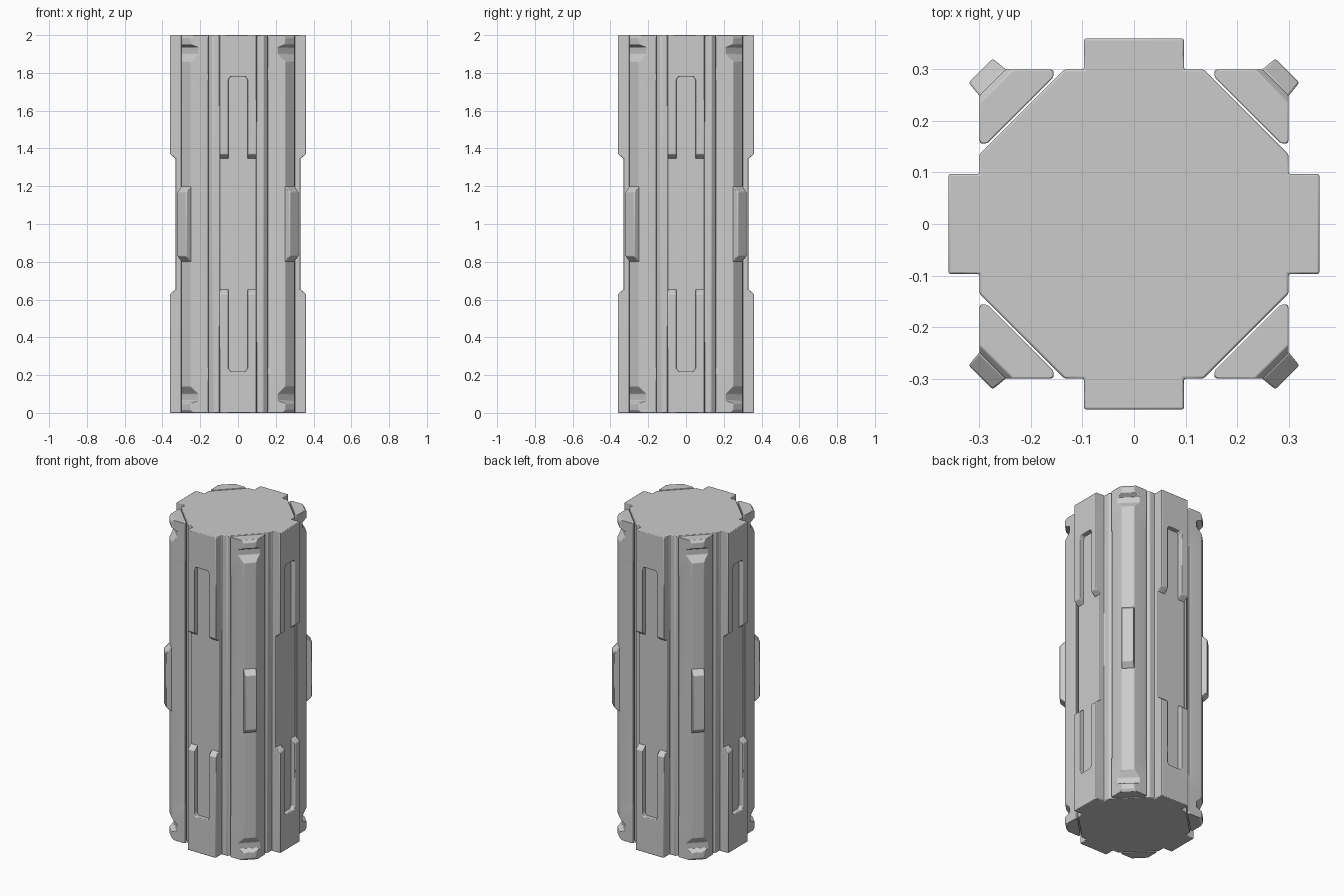
import bpy, bmesh, math

cube = bpy.data.objects.get("Cube")
if cube:
    bpy.data.objects.remove(cube, do_unlink=True)

GREY = (0.6, 0.6, 0.6, 1.0)
metal = bpy.data.materials.new("plain_grey")
metal.use_nodes = True
metal.diffuse_color = GREY
metal.node_tree.nodes["Principled BSDF"].inputs["Base Color"].default_value = GREY

HEIGHT = 2.0
FIN_HALF = 0.097


def loft(name, rings, turn=0.0, bevel=0.005):
    """Skin equal-length rings of points, close both ends and turn about z."""
    bm = bmesh.new()
    loops = [[bm.verts.new(p) for p in ring] for ring in rings]
    count = len(loops[0])
    for low, high in zip(loops, loops[1:]):
        for i in range(count):
            j = (i + 1) % count
            bm.faces.new((low[i], low[j], high[j], high[i]))
    bm.faces.new(loops[0][::-1])
    bm.faces.new(loops[-1])
    bmesh.ops.recalc_face_normals(bm, faces=bm.faces)
    mesh = bpy.data.meshes.new(name)
    bm.to_mesh(mesh)
    bm.free()
    obj = bpy.data.objects.new(name, mesh)
    bpy.context.collection.objects.link(obj)
    mesh.materials.append(metal)
    obj.rotation_euler.z = math.radians(turn)
    bpy.ops.object.select_all(action="DESELECT")
    obj.select_set(True)
    bpy.context.view_layer.objects.active = obj
    bpy.ops.object.shade_smooth_by_angle(angle=math.radians(25))
    mod = obj.modifiers.new("soft_edges", "BEVEL")
    mod.width = bevel
    mod.segments = 2
    mod.limit_method = "ANGLE"
    mod.angle_limit = math.radians(25)
    return obj


def mirrored(half):
    """Mirror a half outline across x = 0 into a closed outline."""
    return half + [(-x, y) for x, y in reversed(half)]


# Core: octagon with a shallow fin on each of its four main sides
side = [(0.135, 0.30), (FIN_HALF, 0.30), (FIN_HALF, 0.33)]
side += [(-x, y) for x, y in reversed(side)]
outline = []
for k in range(4):
    for x, y in side:
        outline.append([(x, y), (-y, x), (-x, -y), (y, -x)][k])
loft("core", [[(x, y, z) for x, y in outline] for z in (0, HEIGHT)], bevel=0.004)

# Raised forked plates at the top and bottom of each fin
TIP, SLOT = 1.345, 1.78
fork = mirrored([(FIN_HALF, HEIGHT), (FIN_HALF, TIP), (0.05, TIP),
                 (0.05, SLOT - 0.015), (0.04, SLOT)])


def fork_plate(name, turn, flip):
    rings = []
    for y, slope in ((0.30, 0), (0.33, 0), (0.36, 0.025)):
        ring = []
        for x, z in fork:
            z = z + slope if z == TIP else z
            ring.append((x, y, HEIGHT - z if flip else z))
        rings.append(ring)
    loft(name, rings, turn, 0.004)


for k, label in enumerate(("back", "right", "front", "left")):
    fork_plate(label + "_upper_plate", 90 * k, False)
    fork_plate(label + "_lower_plate", 90 * k, True)

# Corner rails: height, outer radius and half width of the flanks
end = [(0.0, 0.378, 0.097), (0.015, 0.389, 0.099), (0.05, 0.389, 0.099),
       (0.065, 0.36, 0.099), (0.10, 0.36, 0.099), (0.14, 0.389, 0.099),
       (0.235, 0.389, 0.099), (0.26, 0.389, 0.085)]
stations = end + [(HEIGHT - z, r, w) for z, r, w in reversed(end)]
FLANK = 0.424


def rail_ring(z, r, w):
    half = [(0.09, 0.312), (0.0995, 0.32), (w, FLANK - w), (FLANK - r, r)]
    return [(x, y, z) for x, y in mirrored(half)]


# Block in the middle of each rail, with sloped ends
def block_ring(y, half_width, low, high):
    return [(-half_width, y, low), (half_width, y, low),
            (half_width, y, high), (-half_width, y, high)]


for k, label in enumerate(("back_right", "front_right", "front_left", "back_left")):
    turn = 45 + 90 * k
    loft(label + "_rail", [rail_ring(*s) for s in stations], turn, 0.004)
    loft(label + "_block", [block_ring(0.37, 0.036, 0.80, 1.20),
                            block_ring(0.389, 0.036, 0.80, 1.20),
                            block_ring(0.421, 0.033, 0.83, 1.17)], turn, 0.004)
